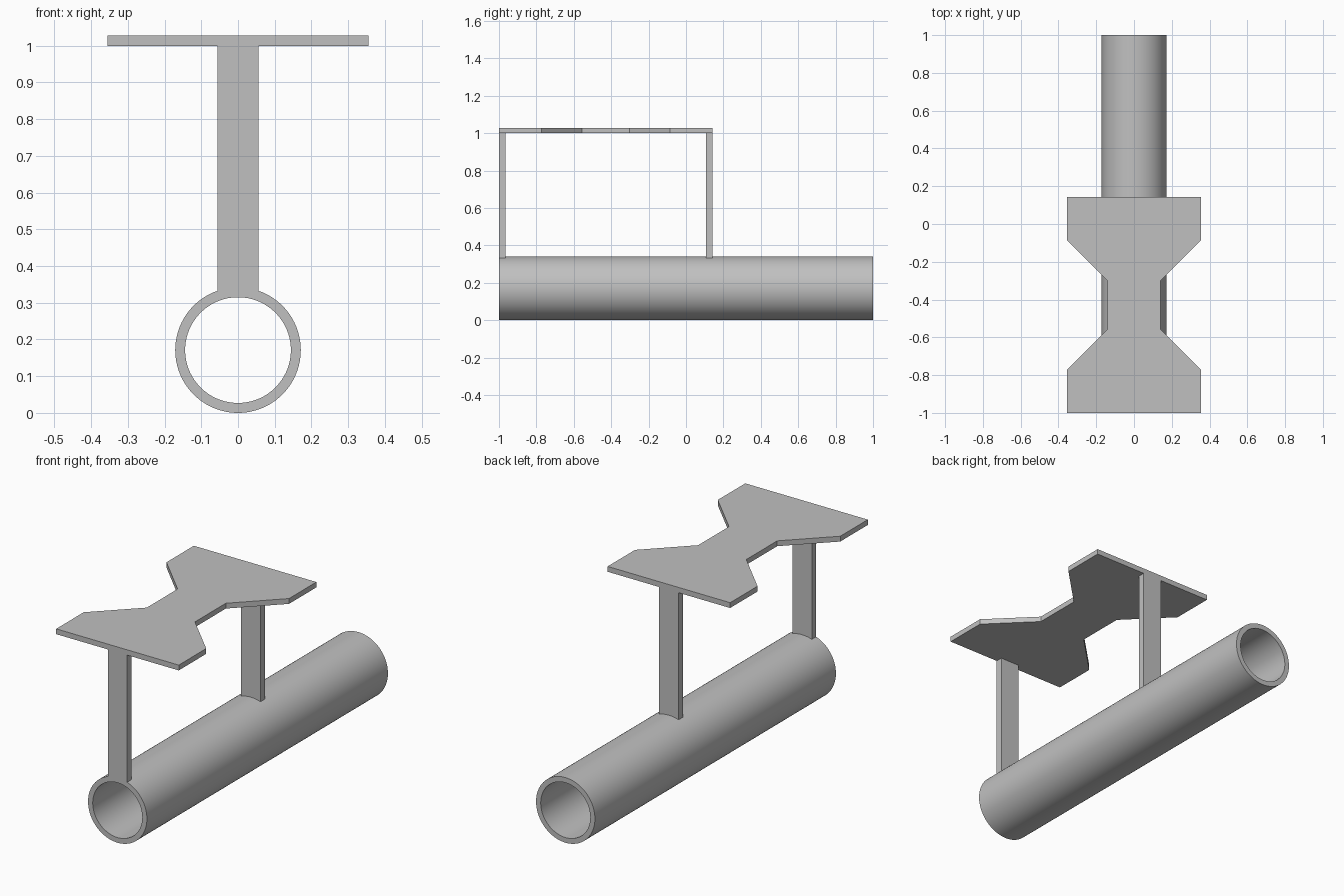
import bpy
import bmesh
import math

cube = bpy.data.objects.get("Cube")
if cube:
    bpy.data.objects.remove(cube, do_unlink=True)

# Single grey finish
grey = bpy.data.materials.new("plain_grey")
grey.use_nodes = True
colour = (0.53, 0.53, 0.53, 1)
grey.diffuse_color = colour
grey.node_tree.nodes["Principled BSDF"].inputs["Base Color"].default_value = colour

R_OUT, R_IN = 0.171, 0.144
PLATE_Z, PLATE_TOP = 1.0, 1.028
POST_HALF, POST_DEPTH = 0.056, 0.036


def finish(name, bm):
    bmesh.ops.recalc_face_normals(bm, faces=bm.faces)
    mesh = bpy.data.meshes.new(name)
    bm.to_mesh(mesh)
    bm.free()
    mesh.materials.append(grey)
    obj = bpy.data.objects.new(name, mesh)
    bpy.context.collection.objects.link(obj)
    return obj


def prism(name, outline, move):
    """Extrude a closed outline of 3D points along a vector."""
    bm = bmesh.new()
    face = bm.faces.new([bm.verts.new(p) for p in outline])
    new = bmesh.ops.extrude_face_region(bm, geom=[face])["geom"]
    bmesh.ops.translate(bm, vec=move,
                        verts=[v for v in new if isinstance(v, bmesh.types.BMVert)])
    return finish(name, bm)


# Hollow tube: spin a wall section around the y axis
bm = bmesh.new()
section = [bm.verts.new((r, y, R_OUT))
           for r, y in ((R_IN, -1), (R_OUT, -1), (R_OUT, 1), (R_IN, 1))]
edges = [bm.edges.new((section[i], section[(i + 1) % 4])) for i in range(4)]
bmesh.ops.spin(bm, geom=section + edges, cent=(0, 0, R_OUT), axis=(0, 1, 0),
               angle=math.tau, steps=96)
bmesh.ops.remove_doubles(bm, verts=bm.verts, dist=0.0001)
tube = finish("tube", bm)
bpy.context.view_layer.objects.active = tube
tube.select_set(True)
bpy.ops.object.shade_smooth_by_angle(angle=math.radians(30))

# Posts, with feet curved to sit on the tube
foot = []
for i in range(9):
    x = POST_HALF * (i / 4 - 1)
    foot.append((x, R_OUT + math.sqrt(R_OUT ** 2 - x ** 2) - 0.001))
profile = foot + [(POST_HALF, PLATE_Z), (-POST_HALF, PLATE_Z)]
for name, y in (("front_post", -1), ("rear_post", 0.142 - POST_DEPTH)):
    prism(name, [(x, y, z) for x, z in profile], (0, POST_DEPTH, 0))

# Top plate with a narrow waist, mirrored across x
side = [(0.356, -1), (0.356, -0.772), (0.14, -0.557),
        (0.14, -0.301), (0.356, -0.085), (0.356, 0.142)]
outline = side + [(-x, y) for x, y in reversed(side)]
prism("top_plate", [(x, y, PLATE_Z) for x, y in outline],
      (0, 0, PLATE_TOP - PLATE_Z))
